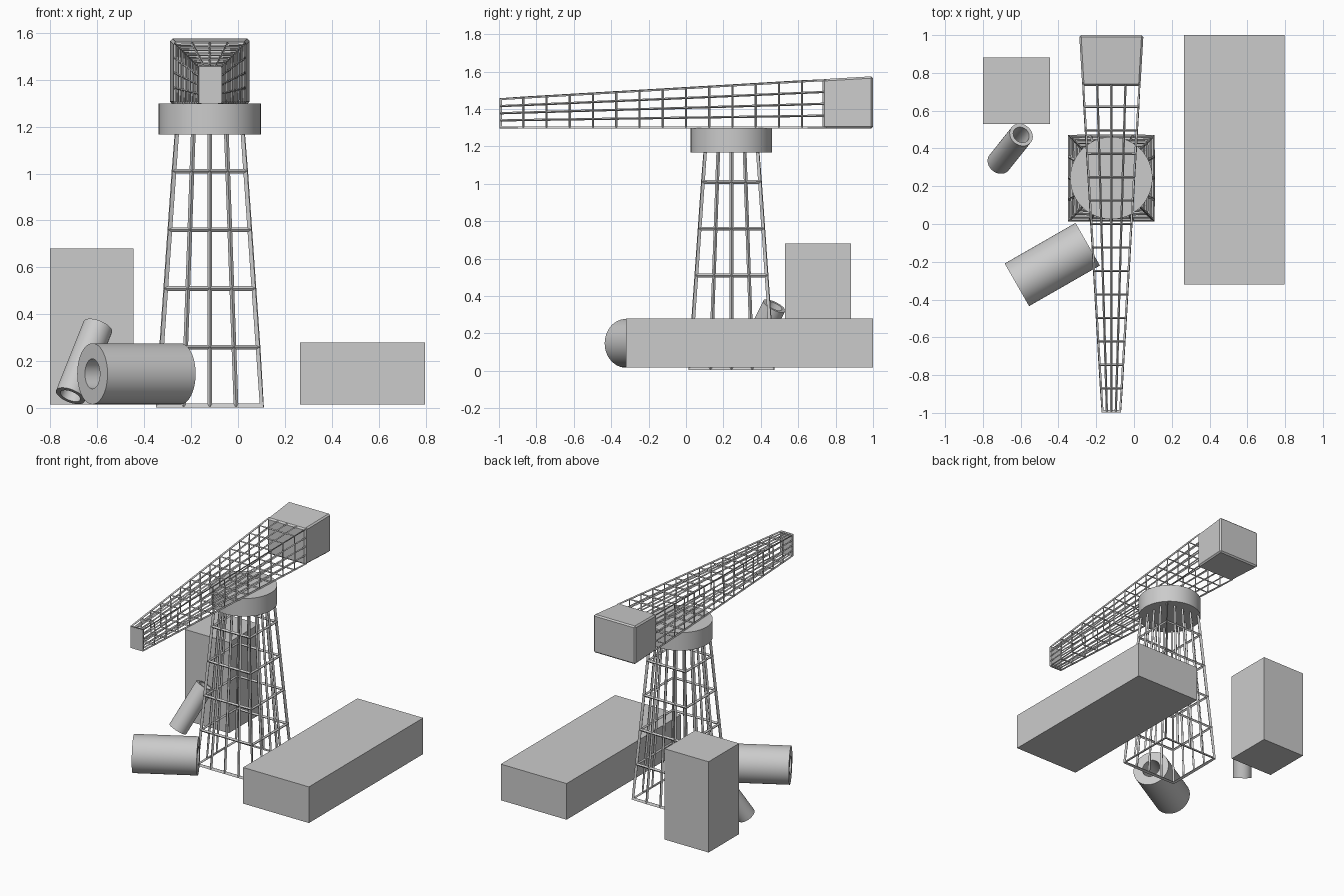
import bpy, bmesh, math
from mathutils import Vector

if "Cube" in bpy.data.objects:
    bpy.data.objects.remove(bpy.data.objects["Cube"])


def finish(name, bm, smooth=False):
    bmesh.ops.recalc_face_normals(bm, faces=bm.faces)
    me = bpy.data.meshes.new(name)
    bm.to_mesh(me)
    bm.free()
    ob = bpy.data.objects.new(name, me)
    bpy.context.collection.objects.link(ob)
    if smooth:
        for p in me.polygons:
            p.use_smooth = True
        me.set_sharp_from_angle(angle=math.radians(35))
    return ob


def loft(name, start, end, n, m):
    """Closed four-sided taper: n panels long, m panels across each side."""
    bm = bmesh.new()

    def ring(corners):
        return [Vector(corners[k]).lerp(Vector(corners[(k + 1) % 4]), i / m)
                for k in range(4) for i in range(m)]
    a, b = ring(start), ring(end)
    rings = [[bm.verts.new(p.lerp(q, j / n)) for p, q in zip(a, b)] for j in range(n + 1)]
    for r0, r1 in zip(rings, rings[1:]):
        for i in range(4 * m):
            k = (i + 1) % (4 * m)
            bm.faces.new((r0[i], r0[k], r1[k], r1[i]))
    bm.faces.new(rings[0])
    bm.faces.new(rings[-1])
    return finish(name, bm)


def wire(ob, t):
    mod = ob.modifiers.new("lattice", 'WIREFRAME')
    mod.thickness = t
    mod.use_even_offset = True


def box(name, lo, hi):
    bm = bmesh.new()
    bmesh.ops.create_cube(bm, size=1)
    for v in bm.verts:
        v.co = Vector([(hi[i] + lo[i]) / 2 + v.co[i] * (hi[i] - lo[i]) for i in range(3)])
    return finish(name, bm)


def tube(name, a, b, r_out, r_in=0, seg=48):
    """Cylinder from a to b, hollow when r_in > 0."""
    a, b = Vector(a), Vector(b)
    rot = (b - a).to_track_quat('Z', 'Y')
    bm = bmesh.new()

    def ring(c, r):
        return [bm.verts.new(c + rot @ Vector((r * math.cos(t), r * math.sin(t), 0)))
                for t in (2 * math.pi * i / seg for i in range(seg))]
    loops = [ring(a, r_out), ring(b, r_out)]
    if r_in:
        loops += [ring(b, r_in), ring(a, r_in)]
        loops.append(loops[0])
    else:
        bm.faces.new(loops[0])
        bm.faces.new(loops[1])
    for p, q in zip(loops, loops[1:]):
        for i in range(seg):
            k = (i + 1) % seg
            bm.faces.new((p[i], p[k], q[k], q[i]))
    return finish(name, bm, True)


CX, CY = -0.12, 0.243

# Tower: tapered lattice with square plan
def square(h, z):
    return [(CX - h, CY - h, z), (CX + h, CY - h, z), (CX + h, CY + h, z), (CX - h, CY + h, z)]

wire(loft("tower", square(0.223, 0.01), square(0.135, 1.26), 5, 4), 0.02)

# Turntable on top of the tower
tube("turntable", (CX, CY, 1.167), (CX, CY, 1.298), 0.218)

# Jib: long lattice, wider and taller towards the back
def section(y, grow=0.0):
    t = (y + 1) / 2
    h = 0.047 + 0.118 * t + grow
    z0, z1 = 1.301 - grow, 1.453 + 0.117 * t + grow
    return [(CX - h, y, z0), (CX + h, y, z0), (CX + h, y, z1), (CX - h, y, z1)]

wire(loft("jib", section(-0.994), section(0.745), 14, 4), 0.012)
loft("jib_tip_plate", section(-0.998), section(-0.985), 1, 1)

# Counterweight: solid rear end of the jib
weight = loft("counterweight", section(0.73, 0.005), section(1.0, 0.005), 1, 1)
bev = weight.modifiers.new("chamfer", 'BEVEL')
bev.width = 0.01
bev.segments = 1

# Crates on the ground
box("long_crate", (0.265, -0.32, 0.017), (0.797, 1.0, 0.281))
box("tall_crate", (-0.8, 0.53, 0.017), (-0.445, 0.882, 0.68))

# Loose pipes, one lying and one leaning on the tall crate
tube("large_pipe", (-0.62, -0.322, 0.147), (-0.245, -0.107, 0.147), 0.13, 0.064)
tube("small_pipe", (-0.714, 0.325, 0.053), (-0.597, 0.472, 0.347), 0.065, 0.045)
